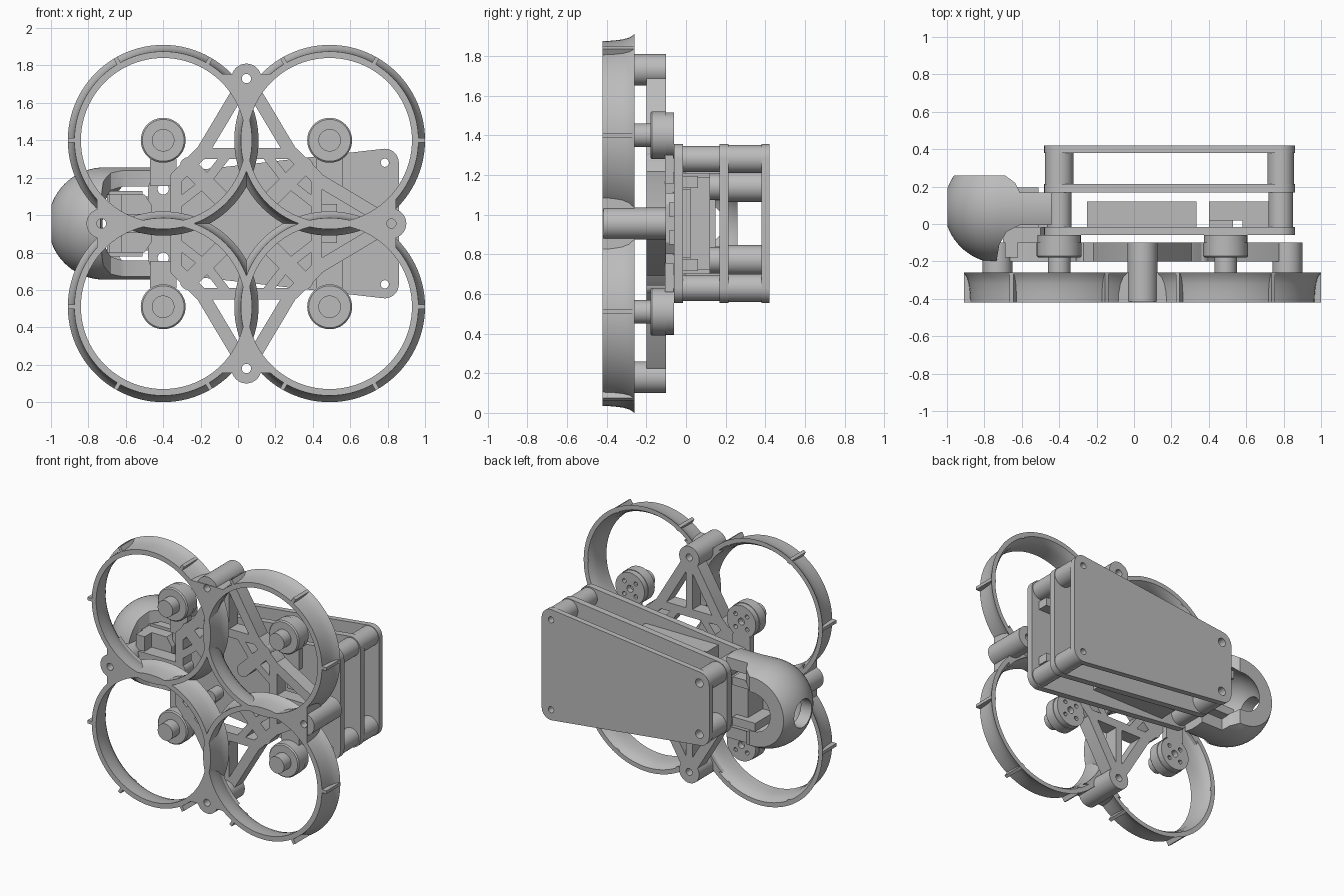
import bpy, bmesh, math
from mathutils import Vector, geometry

if "Cube" in bpy.data.objects:
    bpy.data.objects.remove(bpy.data.objects["Cube"])

CX, CZ = 0.045, 0.955            # centre of the frame
TAU = math.tau
grey = bpy.data.materials.new("plain_grey")
grey.diffuse_color = (0.5, 0.5, 0.5, 1)
grey.use_nodes = True
grey.node_tree.nodes["Principled BSDF"].inputs["Base Color"].default_value = grey.diffuse_color


def add(name, mesh):
    mesh.materials.clear()
    mesh.materials.append(grey)
    mesh.shade_smooth()
    mesh.set_sharp_from_angle(angle=math.radians(30))
    ob = bpy.data.objects.new(name, mesh)
    bpy.context.collection.objects.link(ob)
    return ob


def circle(x, z, r, n=32):
    return [(x + r * math.cos(TAU * i / n), z + r * math.sin(TAU * i / n)) for i in range(n)]


def hull(*circles):
    pts = [Vector(p) for c in circles for p in circle(*c)]
    return [tuple(pts[i]) for i in geometry.convex_hull_2d(pts)]


def plate(name, outlines, y0, y1):
    """Flat outline in x,z with holes, extruded from y0 to y1."""
    cu = bpy.data.curves.new(name, 'CURVE')
    cu.dimensions, cu.fill_mode, cu.extrude = '2D', 'BOTH', (y1 - y0) / 2
    for pts in outlines:
        sp = cu.splines.new('POLY')
        sp.points.add(len(pts) - 1)
        for p, (x, z) in zip(sp.points, pts):
            p.co = (x, z, 0, 1)
        sp.use_cyclic_u = True
    tmp = bpy.data.objects.new("tmp", cu)
    bpy.context.collection.objects.link(tmp)
    dg = bpy.context.evaluated_depsgraph_get()
    bm = bmesh.new()
    bm.from_mesh(bpy.data.meshes.new_from_object(tmp.evaluated_get(dg)))
    bpy.data.objects.remove(tmp)
    bmesh.ops.remove_doubles(bm, verts=bm.verts, dist=1e-5)
    for v in bm.verts:
        v.co = (v.co.x, (y0 + y1) / 2 - v.co.z, v.co.y)
    bmesh.ops.recalc_face_normals(bm, faces=bm.faces)
    me = bpy.data.meshes.new(name)
    bm.to_mesh(me)
    return add(name, me)


def lathe(name, profile, a, b, axis='Y', n=64):
    """Closed (axial, radius) profile turned round an axis through (a, b)."""
    bm = bmesh.new()
    rows = []
    for i in range(n):
        c, s = math.cos(TAU * i / n), math.sin(TAU * i / n)
        rows.append([bm.verts.new((a + r * c, t, b + r * s) if axis == 'Y'
                                  else (t, a + r * c, b + r * s)) for t, r in profile])
    m = len(profile)
    for i in range(n):
        p, q = rows[i], rows[(i + 1) % n]
        for j in range(m):
            bm.faces.new((p[j], p[(j + 1) % m], q[(j + 1) % m], q[j]))
    bmesh.ops.remove_doubles(bm, verts=bm.verts, dist=1e-5)
    bmesh.ops.recalc_face_normals(bm, faces=bm.faces)
    me = bpy.data.meshes.new(name)
    bm.to_mesh(me)
    return add(name, me)


def box(name, x0, x1, y0, y1, z0, z1):
    return plate(name, [[(x0, z0), (x1, z0), (x1, z1), (x0, z1)]], y0, y1)


# Propeller guard rings, ribs, motors and motor arms
duct = [(-.42, .44), (-.42, .475), (-.37, .477), (-.32, .483), (-.285, .493), (-.26, .51),
        (-.26, .478), (-.285, .46), (-.32, .448), (-.37, .442)]
for sx in (-1, 1):
    for sz in (-1, 1):
        x, z = CX + sx * .445, CZ + sz * .445
        lathe("guard_ring", duct, x, z, n=96)
        for deg in (60, 120, 180 if sx < 0 else 0):
            t = math.radians(deg) * sz
            c, s = math.cos(t), math.sin(t)
            plate("guard_rib", [[(x + r * c - w * s, z + r * s + w * c) for r, w in
                                 ((.472, -.011), (.51, -.011), (.51, .011), (.472, .011))]], -.42, -.26)
        lathe("motor", [(-.26, 0), (-.26, .06), (-.18, .06), (-.18, .112), (-.172, .12),
                        (-.1, .12), (-.1, 0)], x, z, n=48)
        holes = [circle(x + .065 * math.cos(k * TAU / 4 + .78), z + .065 * math.sin(k * TAU / 4 + .78),
                        .015, 12) for k in range(4)]
        plate("motor_pad", [circle(x, z, .116), circle(x, z, .025, 16)] + holes, -.1, -.06)
        za, zb = sorted((z - sz * .1, CZ + sz * .2))
        box("motor_arm", x - .07, x + .07, -.105, -.062, za, zb)

# Four spokes of the frame: boss, guard gusset and truss
arc = [(u, max(.003, .445 - math.sqrt(.46 ** 2 - u * u))) for u in [i * .355 / 14 for i in range(15)]]
wedge = arc + [(u, -v) for u, v in reversed(arc)]
for k in range(4):
    c, s = round(math.cos(k * TAU / 4)), round(math.sin(k * TAU / 4))

    def P(u, v):
        return CX + u * c - v * s, CZ + u * s + v * c

    def bar(name, p, q, w):
        plate(name, [hull((*P(*p), w, 16), (*P(*q), w, 16))], -.2, -.1)

    bx, bz = P(.775, 0)
    plate("guard_gusset", [[P(.445 + u, v) for u, v in wedge], circle(bx, bz, .025)], -.42, -.26)
    plate("frame_boss", [circle(bx, bz, .08), circle(bx, bz, .025)], -.415, -.1)
    if k == 2:
        bar("frame_nose_bar", (.68, 0), (.375, 0), .05)
    else:
        for m in (-1, 1):
            bar("frame_leg", (.71, .04 * m), (.375, .24 * m), .035)
        bar("frame_center_bar", (.71, 0), (.375, 0), .025)
    bar("frame_cross_bar", (.375, -.245), (.375, .245), .03)
    bar("frame_corner_bar", (.375, .245), (.245, .375), .035)
    bar("frame_diagonal", (.31, .31), (.13, .13), .045)
    bar("frame_brace", (.375, .1), (.22, .22), .025)
    bar("frame_brace", (.1, .375), (.22, .22), .025)

# Body plates: tapered, with a hole in each corner
corners = [(x, CZ + s * d, r, h) for x, d, r, h in ((.785, .325, .075, .022), (-.40, .185, .08, .03))
           for s in (-1, 1)]
for name, y0, y1 in (("bottom_plate", -.06, -.015), ("middle_plate", .168, .215), ("top_plate", .38, .42)):
    plate(name, [hull(*[(x, z, r, 32) for x, z, r, h in corners])]
          + [circle(x, z, h) for x, z, r, h in corners], y0, y1)

# Standoff tubes between the plates
for x, z, r, h in corners:
    for y0, y1 in ((-.06, .19), (.2, .4)):
        ro = .066 if y0 < 0 else r - .004
        lathe("standoff", [(y0, h), (y0, ro), (y1, ro), (y1, h)], x, z, n=40)

# Electronics between bottom and middle plates
box("battery", -.25, .335, -.02, .12, .70, 1.21)
box("circuit_board", .40, .72, .02, .12, .72, 1.19)
box("board_base", .40, .53, -.02, .03, .78, 1.13)
for s in (-1, 1):
    z = CZ + s * .07
    box("connector", .45, .53, -.085, -.05, z - .035, z + .035)
    z = CZ + s * .21
    box("side_connector", .58, .80, -.02, .06, z - .03, z + .03)

# Camera hood: hollow capsule with a lens opening, trimmed to a side outline
hx, hy = -.715, .09


def cap(r):
    a0 = math.asin(.10 / r)
    return [(hx - r * math.cos(a), r * math.sin(a))
            for a in [a0 + (math.pi / 2 - a0) * i / 14 for i in range(15)]]


shell = cap(.30) + [(-.44, .30), (-.44, .22)] + cap(.22)[::-1]
hood = lathe("camera_hood", shell, hy, CZ, axis='X', n=72)
side = [(-1.1, -.4), (-.735, -.4), (-.735, -.2), (-.72, -.11), (-.68, -.04), (-.61, -.005), (-.40, -.005),
        (-.40, .168), (-.61, .168), (-.635, .22), (-.69, .26), (-1.1, .26)]
bm = bmesh.new()
f = bm.faces.new([bm.verts.new((x, y, .5)) for x, y in side])
top = bmesh.ops.extrude_face_region(bm, geom=[f])["geom"]
bmesh.ops.translate(bm, vec=(0, 0, .9), verts=[g for g in top if isinstance(g, bmesh.types.BMVert)])
bmesh.ops.recalc_face_normals(bm, faces=bm.faces)
me = bpy.data.meshes.new("hood_trim")
bm.to_mesh(me)
trim = add("hood_trim", me)
mod = hood.modifiers.new("trim", 'BOOLEAN')
mod.operation, mod.object, mod.solver = 'INTERSECT', trim, 'EXACT'
dg = bpy.context.evaluated_depsgraph_get()
cut = bpy.data.meshes.new_from_object(hood.evaluated_get(dg))
bpy.data.objects.remove(hood)
bpy.data.objects.remove(trim)
add("camera_hood", cut)

# Camera mount inside the hood
for s in (-1, 1):
    z = CZ + s * .145
    box("camera_bracket", -.69, -.51, -.02, .195, z - .03, z + .03)
box("camera_body", -.60, -.46, -.02, .15, .81, 1.10)
plate("camera_face", [[(-.70, .80), (-.50, .80), (-.46, .86), (-.46, 1.05), (-.50, 1.11), (-.70, 1.11)],
                      circle(-.62, CZ, .045)], -.1, -.02)
box("camera_foot", -.69, -.62, -.18, -.1, .80, 1.11)
